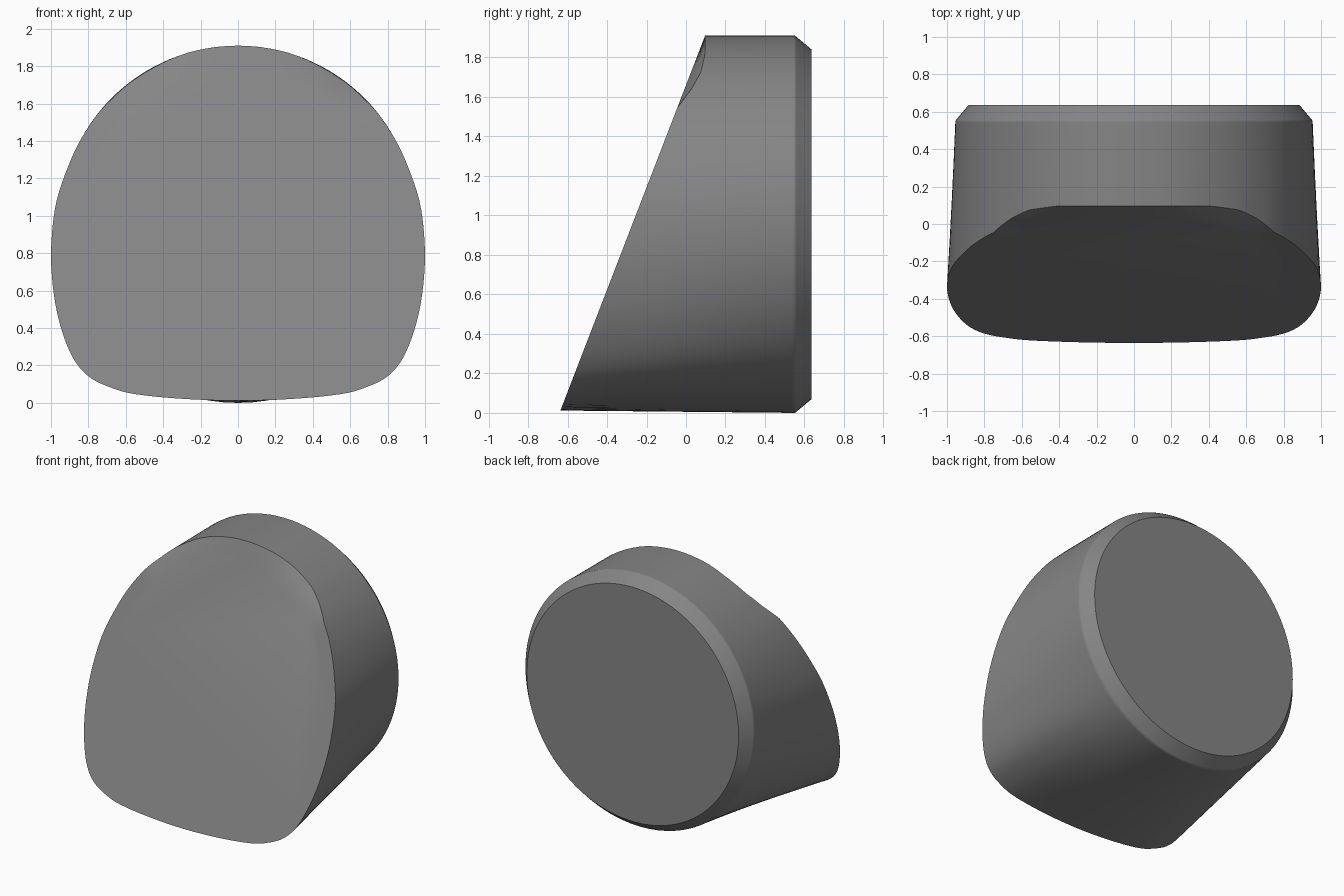
import bpy, bmesh, math
from mathutils import Vector

if "Cube" in bpy.data.objects:
    bpy.data.objects.remove(bpy.data.objects["Cube"])

# Right half of the front outline (x, z), top to bottom
HALF = [(0, 1.91), (0.22, 1.885), (0.4, 1.82), (0.56, 1.725), (0.66, 1.64),
        (0.75, 1.545), (0.84, 1.41), (0.91, 1.26), (0.97, 1.08), (0.995, 0.9),
        (0.998, 0.72), (0.975, 0.52), (0.93, 0.35), (0.87, 0.22), (0.79, 0.135),
        (0.68, 0.082), (0.55, 0.047), (0.3, 0.022), (0, 0.012)]
RISE = [(1.545, 0.0), (1.64, 0.035), (1.725, 0.05), (1.82, 0.035), (1.91, 0.0)]
STEPS = 4
CENTRE = 0.955


def slope(z):
    return -0.636 + (z - 0.012) * 0.386


def edge_y(z):
    # The upper front edge stands slightly behind the slanted plane
    for (z0, a), (z1, b) in zip(RISE, RISE[1:]):
        if z0 <= z <= z1:
            return slope(z) + a + (b - a) * (z - z0) / (z1 - z0)
    return slope(z)


def catmull(p0, p1, p2, p3, t):
    return 0.5 * (2 * p1 + (p2 - p0) * t + (2 * p0 - 5 * p1 + 4 * p2 - p3) * t * t
                  + (3 * p1 - p0 - 3 * p2 + p3) * t ** 3)


# Mirror and smooth the closed outline
loop = [Vector(p) for p in HALF] + [Vector((-x, z)) for x, z in HALF[-2:0:-1]]
n = len(loop)
outline = [catmull(loop[i - 1], loop[i], loop[(i + 1) % n], loop[(i + 2) % n], s / STEPS)
           for i in range(n) for s in range(STEPS)]


def circle_ring(radius, y):
    ring = []
    for p in outline:
        a = math.atan2(p.y - CENTRE, p.x)
        ring.append(Vector((radius * math.cos(a), y, CENTRE + radius * math.sin(a))))
    return ring


def blend(a, b, t):
    return [p.lerp(q, t) for p, q in zip(a, b)]


# Slanted front, lofted side wall, crisp bevel and round back
inner = []
for p in outline:
    z = CENTRE + (p.y - CENTRE) * 0.9
    inner.append(Vector((p.x * 0.9, slope(z), z)))
front = [Vector((p.x, edge_y(p.y), p.y)) for p in outline]
rim = circle_ring(0.955, 0.552)
back = circle_ring(0.885, 0.636)
sections = [inner, front]
sections += [blend(front, rim, t) for t in (0.25, 0.5, 0.75, 0.985)]
sections += [rim, blend(rim, back, 0.08), back]

bm = bmesh.new()
rings = [[bm.verts.new(co) for co in s] for s in sections]
for r0, r1 in zip(rings, rings[1:]):
    for i in range(len(r0)):
        j = (i + 1) % len(r0)
        bm.faces.new((r0[i], r0[j], r1[j], r1[i]))
bm.faces.new(rings[0])
bm.faces.new(rings[-1])
bmesh.ops.recalc_face_normals(bm, faces=bm.faces)

mesh = bpy.data.meshes.new("slanted_body")
bm.to_mesh(mesh)
bm.free()
body = bpy.data.objects.new("slanted_body", mesh)
bpy.context.collection.objects.link(body)

# Dark grey surface
grey = bpy.data.materials.new("dark_grey")
grey.diffuse_color = (0.235, 0.235, 0.24, 1)
grey.use_nodes = True
grey.node_tree.nodes["Principled BSDF"].inputs["Base Color"].default_value = grey.diffuse_color
mesh.materials.append(grey)

bpy.context.view_layer.objects.active = body
body.select_set(True)
bpy.ops.object.shade_smooth_by_angle(angle=math.radians(44))
